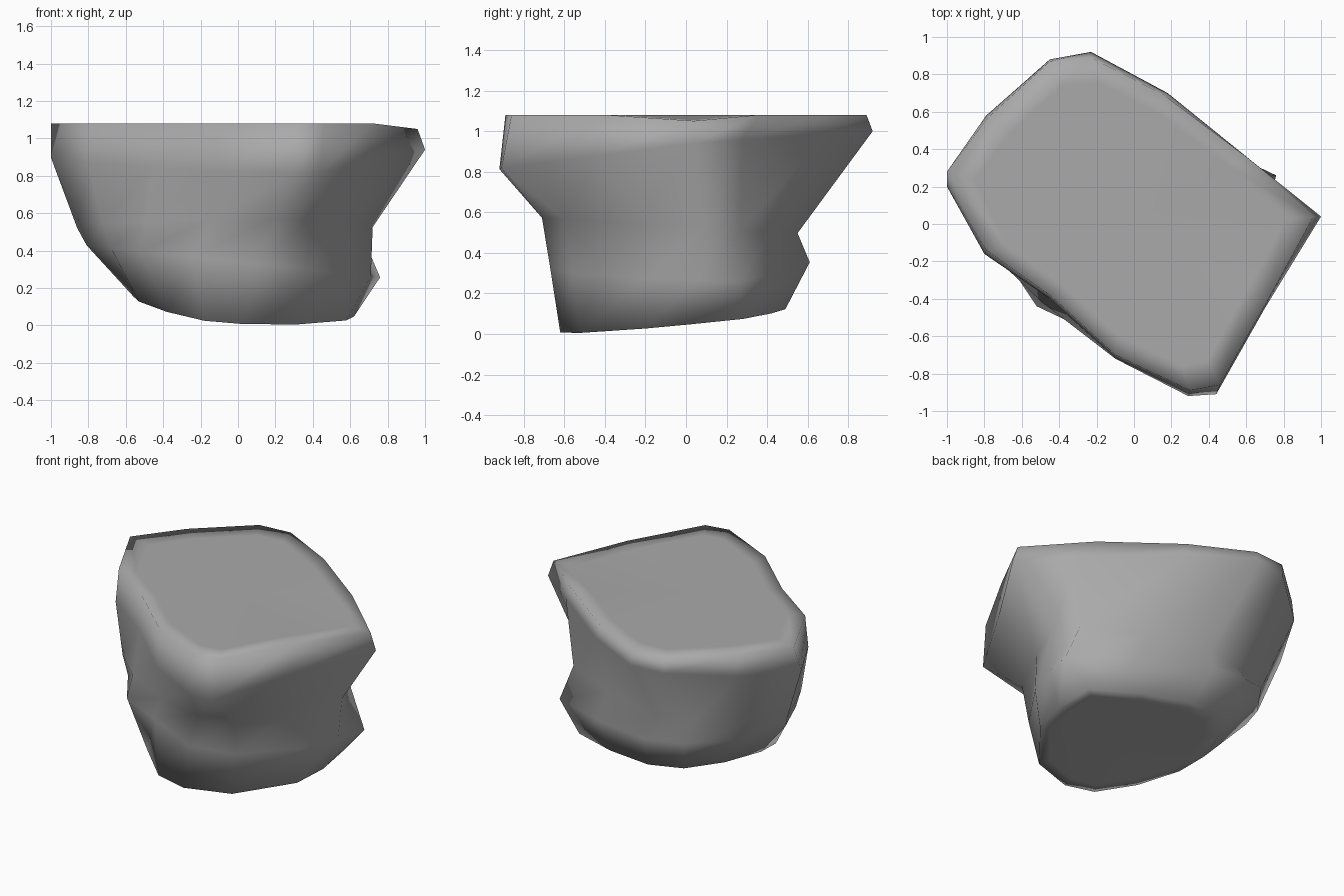
import bpy
import bmesh

# Remove the default object only
default_cube = bpy.data.objects.get("Cube")
if default_cube:
    bpy.data.objects.remove(default_cube, do_unlink=True)


def make_material(name, colour):
    material = bpy.data.materials.new(name)
    material.use_nodes = True
    material.diffuse_color = colour
    shader = material.node_tree.nodes["Principled BSDF"]
    shader.inputs["Base Color"].default_value = colour
    shader.inputs["Roughness"].default_value = 0.9
    return material


# Plan outlines, counterclockwise from the left-hand tip of the rock
base = [(.62, .02), (.6, .28), (.27, .42), (-.06, .49), (-.3, .45), (-.47, .26), (-.56, 0),
        (-.53, -.2), (-.38, -.42), (-.18, -.59), (.03, -.62), (.32, -.52), (.58, -.2)]
belly = [(.71, .05), (.76, .26), (.34, .46), (-.12, .61), (-.4, .58), (-.66, .4), (-.81, .1),
         (-.68, -.2), (-.52, -.44), (-.25, -.54), (.1, -.67), (.37, -.56), (.62, -.2)]
neck = [(.72, .08), (.65, .27), (.28, .43), (-.15, .55), (-.4, .51), (-.68, .4), (-.86, .15),
        (-.72, -.2), (-.49, -.42), (-.14, -.62), (.2, -.71), (.39, -.6), (.59, -.22)]
rim = [(1, .04), (.7, .28), (.18, .7), (-.23, .92), (-.45, .88), (-.79, .58), (-1, .2),
       (-.8, -.16), (-.45, -.4), (-.1, -.72), (.29, -.92), (.44, -.91), (.7, -.45)]
top = [(.96, .04), (.6, .36), (.16, .69), (-.23, .89), (-.45, .87), (-.78, .57), (-1, .28),
       (-.79, -.14), (-.45, -.38), (-.1, -.7), (.3, -.89), (.46, -.86), (.72, -.4)]


def add_ring(bm, outline, height, lean_x=0.0, lean_y=0.0, bend=0.0):
    """Place an outline on a tilted sheet that can curl up towards the right."""
    return [bm.verts.new((x, y, height + lean_x * x + lean_y * y + bend * min(x, 0) ** 2))
            for x, y in outline]


def bridge(bm, lower, upper):
    """Join two rings with a band of quads."""
    count = len(lower)
    for i in range(count):
        j = (i + 1) % count
        bm.faces.new((lower[i], lower[j], upper[j], upper[i]))


def cap(bm, ring, centre):
    """Close a ring with a narrow border and a fan around a centre point."""
    middle = bm.verts.new(centre)
    inner = [bm.verts.new(middle.co.lerp(vert.co, .85)) for vert in ring]
    bridge(bm, ring, inner)
    for first, second in zip(inner, inner[1:] + inner[:1]):
        bm.faces.new((first, second, middle))


# Loft the rock body through the tilted outlines
bm = bmesh.new()
rings = [
    add_ring(bm, base, .07, lean_x=-.04, lean_y=.1, bend=.2),
    add_ring(bm, belly, .34, lean_x=-.11),
    add_ring(bm, neck, .53, lean_y=-.06),
    add_ring(bm, rim, .905, lean_x=.03, lean_y=.11),
    add_ring(bm, top, 1.08),
]
rings[-1][0].co.z = 1.05  # the tip droops a little
for lower, upper in zip(rings, rings[1:]):
    bridge(bm, lower, upper)
cap(bm, rings[0], (.1, -.1, .05))
cap(bm, rings[-1], (0, 0, 1.08))
bmesh.ops.recalc_face_normals(bm, faces=bm.faces[:])
for face in bm.faces:
    face.smooth = True

mesh = bpy.data.meshes.new("rock")
bm.to_mesh(mesh)
bm.free()
mesh.materials.append(make_material("stone grey", (.4, .4, .4, 1)))
rock = bpy.data.objects.new("rock", mesh)
bpy.context.collection.objects.link(rock)
